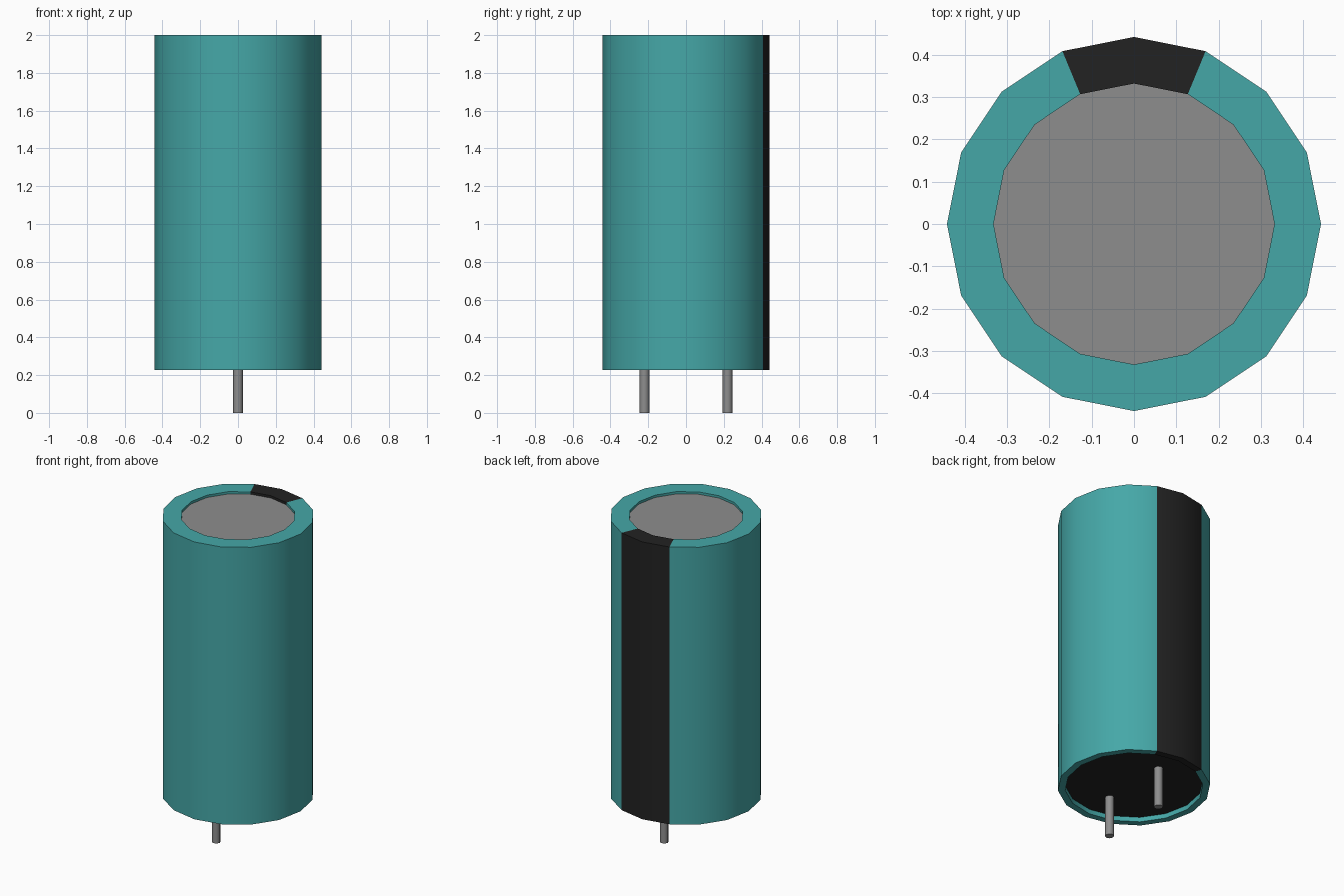
import bpy, bmesh, math

if "Cube" in bpy.data.objects:
    bpy.data.objects.remove(bpy.data.objects["Cube"])

SIDES = 16
RADIUS, TOP_RADIUS, BASE_RADIUS = 0.442, 0.332, 0.4
BOTTOM, TOP = 0.228, 2.0
TOP_DISC_Z, BASE_DISC_Z = TOP - 0.015, BOTTOM + 0.03


def material(name, colour):
    mat = bpy.data.materials.new(name)
    mat.use_nodes = True
    mat.diffuse_color = (*colour, 1)
    mat.node_tree.nodes["Principled BSDF"].inputs["Base Color"].default_value = (*colour, 1)
    return mat


teal = material("teal sleeve", (0.06, 0.39, 0.39))
black = material("black", (0.016, 0.016, 0.016))
grey = material("grey metal", (0.27, 0.27, 0.27))


def lathe(name, profile, sides, mats, smooth_angle, location=(0, 0, 0)):
    """Revolve (radius, z) points about z; radius 0 at an end closes it."""
    bm = bmesh.new()
    points = [bm.verts.new((r, 0, z)) for r, z in profile]
    edges = [bm.edges.new(pair) for pair in zip(points, points[1:])]
    bmesh.ops.spin(bm, geom=points + edges, cent=(0, 0, 0), axis=(0, 0, 1),
                   angle=math.tau, steps=sides)
    bmesh.ops.remove_doubles(bm, verts=bm.verts, dist=0.0001)
    bmesh.ops.recalc_face_normals(bm, faces=bm.faces)
    mesh = bpy.data.meshes.new(name)
    bm.to_mesh(mesh)
    bm.free()
    for mat in mats:
        mesh.materials.append(mat)
    obj = bpy.data.objects.new(name, mesh)
    obj.location = location
    bpy.context.collection.objects.link(obj)
    bpy.ops.object.select_all(action="DESELECT")
    obj.select_set(True)
    bpy.context.view_layer.objects.active = obj
    bpy.ops.object.shade_smooth_by_angle(angle=math.radians(smooth_angle))
    return obj


def disc(name, radius, z, mat, up):
    bm = bmesh.new()
    bmesh.ops.create_circle(bm, cap_ends=True, segments=SIDES, radius=radius)
    bm.normal_update()
    for face in bm.faces:
        if (face.normal.z > 0) != up:
            face.normal_flip()
    mesh = bpy.data.meshes.new(name)
    bm.to_mesh(mesh)
    bm.free()
    mesh.materials.append(mat)
    obj = bpy.data.objects.new(name, mesh)
    # a vertex lies on the x axis, like the sleeve
    obj.location.z = z
    bpy.context.collection.objects.link(obj)


# Sleeve with folded rims, closed on the inside
sleeve = lathe("sleeve", [(BASE_RADIUS, BASE_DISC_Z), (BASE_RADIUS, BOTTOM), (RADIUS, BOTTOM),
                          (RADIUS, TOP), (TOP_RADIUS, TOP), (TOP_RADIUS, TOP_DISC_Z),
                          (BASE_RADIUS, BASE_DISC_Z)], SIDES, [teal, black], 30)

# Black polarity stripe: the two sides that face the back
for face in sleeve.data.polygons:
    x, y, z = face.center
    if y > 0 and abs(math.atan2(x, y)) < math.tau / SIDES:
        face.material_index = 1

# Recessed end discs
disc("top_disc", TOP_RADIUS, TOP_DISC_Z, grey, True)
disc("base_disc", BASE_RADIUS, BASE_DISC_Z, black, False)

# Wire leads
for name, y in (("front_lead", -0.22), ("back_lead", 0.22)):
    lathe(name, [(0, 0), (0.026, 0), (0.026, BASE_DISC_Z + 0.01), (0, BASE_DISC_Z + 0.01)],
          8, [grey], 50, (0, y, 0))
